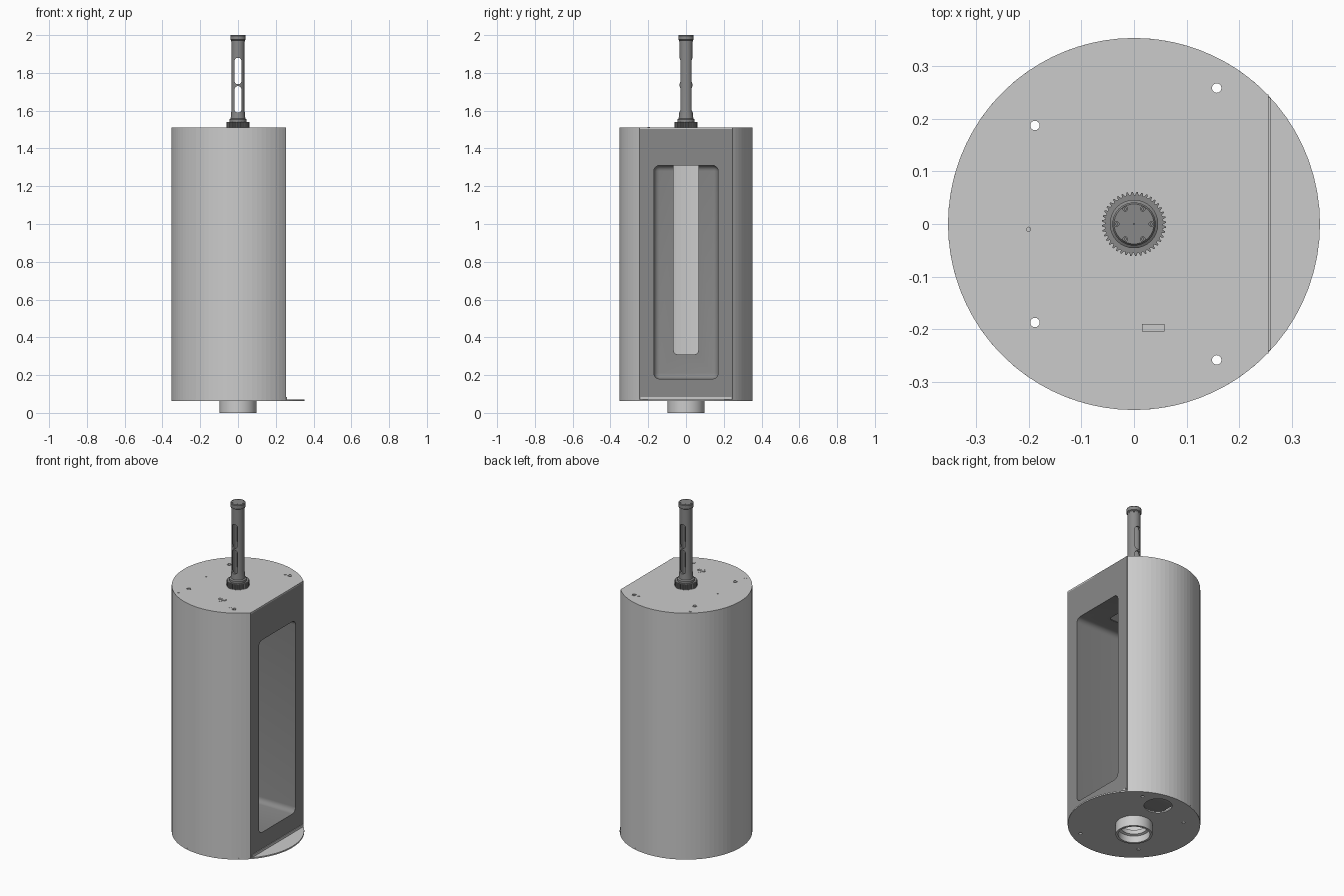
import bpy, bmesh
from math import sin, cos, pi, acos
from mathutils import Vector

if "Cube" in bpy.data.objects:
    bpy.data.objects.remove(bpy.data.objects["Cube"])

R, FLAT, Z0, Z1 = 0.353, 0.255, 0.062, 1.51
dark = bpy.data.materials.new("dark_grey")
dark.diffuse_color = (0.25, 0.25, 0.25, 1)
dark.use_nodes = True
dark.node_tree.nodes["Principled BSDF"].inputs["Base Color"].default_value = dark.diffuse_color


def make(name, bm, mat=None, smooth=False):
    bmesh.ops.recalc_face_normals(bm, faces=bm.faces)
    me = bpy.data.meshes.new(name)
    bm.to_mesh(me)
    bm.free()
    ob = bpy.data.objects.new(name, me)
    bpy.context.collection.objects.link(ob)
    if mat:
        me.materials.append(mat)
    if smooth:
        activate(ob)
        bpy.ops.object.shade_smooth_by_angle(angle=0.6)
    return ob


def activate(ob):
    bpy.ops.object.select_all(action='DESELECT')
    ob.select_set(True)
    bpy.context.view_layer.objects.active = ob


def prism(name, pts, z0, z1, mat=None):
    bm = bmesh.new()
    f = bm.faces.new([bm.verts.new((x, y, z0)) for x, y in pts])
    ext = bmesh.ops.extrude_face_region(bm, geom=[f])["geom"]
    bmesh.ops.translate(bm, vec=(0, 0, z1 - z0),
                        verts=[g for g in ext if isinstance(g, bmesh.types.BMVert)])
    return make(name, bm, mat)


def arc(r, a0, a1, n, cx=0, cy=0):
    return [(cx + r * cos(a0 + (a1 - a0) * i / n), cy + r * sin(a0 + (a1 - a0) * i / n))
            for i in range(n + 1)]


def disc(name, r, z0, z1, x=0, y=0, n=32, mat=None):
    return prism(name, arc(r, 0, 2 * pi, n, x, y)[:-1], z0, z1, mat)


def lathe(name, profile, n=32, mat=None):
    bm = bmesh.new()
    rings = [[bm.verts.new((r * cos(2 * pi * i / n), r * sin(2 * pi * i / n), z))
              for i in range(n)] for r, z in profile]
    for a, b in zip(rings, rings[1:] + rings[:1]):
        for i in range(n):
            j = (i + 1) % n
            bm.faces.new((a[i], a[j], b[j], b[i]))
    return make(name, bm, mat, True)


def box(name, lo, hi, r=0, mat=None, open_x=None):
    lo, hi = Vector(lo), Vector(hi)
    bm = bmesh.new()
    bmesh.ops.create_cube(bm, size=1)
    for v in bm.verts:
        v.co = Vector((lo[i] + (v.co[i] + 0.5) * (hi[i] - lo[i]) for i in range(3)))
    if r:
        bmesh.ops.bevel(bm, geom=bm.edges[:], offset=r, segments=5, profile=0.5,
                        affect='EDGES')
    if open_x is not None:
        bmesh.ops.bisect_plane(bm, geom=bm.verts[:] + bm.edges[:] + bm.faces[:],
                               plane_co=(open_x, 0, 0), plane_no=(1, 0, 0), clear_outer=True)
    return make(name, bm, mat)


def cut(ob, *cutters):
    for c in cutters:
        m = ob.modifiers.new("cut", 'BOOLEAN')
        m.operation, m.solver, m.object = 'DIFFERENCE', 'EXACT', c
        activate(ob)
        bpy.ops.object.modifier_apply(modifier=m.name)
        bpy.data.objects.remove(c)


# Curved shell, D-shaped lid and full round base
a = acos(FLAT / R)
outer = arc(R, a, 2 * pi - a, 64)
inner = arc(R - 0.006, 2 * pi - a, a, 64)
prism("curved_shell", outer + inner, Z0 + 0.008, Z1 - 0.008)
lid = prism("top_plate", outer, Z1 - 0.008, Z1)
base = disc("base_plate", R, Z0, Z0 + 0.008, n=72)

# Matching mounting holes in lid and base
for s in (-1, 1):
    for x, y, r in ((-0.188, 0.187, 0.009), (0.157, 0.258, 0.009)):
        for plate, z in ((lid, Z1), (base, Z0)):
            cut(plate, disc("cutter", r, z - 0.05, z + 0.05, x, s * y, 16))
        lathe_ring = lathe("hole_rim", [(0.012, 0), (0.012, 0.002), (0.009, 0.002), (0.009, 0)], 16)
        lathe_ring.location = (x, s * y, Z1)
    for x in (-0.208, 0.128):
        disc("small_screw", 0.008, Z1, Z1 + 0.002, x, s * 0.255, 16)
cut(lid, disc("cutter", 0.004, 1.4, 1.6, -0.2, -0.01, 12))
cut(base, disc("cutter", 0.075, 0, 0.12, 0.03, 0.235), disc("cutter", 0.072, 0, 0.12))

# Small cross latch on the lid
box("latch_slot", (0.029, -0.223, Z1), (0.044, -0.172, Z1 + 0.001))
box("latch_bar", (0.015, -0.204, Z1), (0.058, -0.19, Z1 + 0.004))

# Hollow foot collar
lathe("foot_collar", [(0.098, 0), (0.098, Z0), (0.072, Z0), (0.072, 0.045), (0.085, 0.04), (0.085, 0)])

# Flat panel with rounded window, and bottom flange
win_lo, win_hi = (-0.17, -0.17, 0.18), (0.32, 0.17, 1.31)
panel = box("window_panel", (0.247, -0.246, Z0 + 0.008), (FLAT, 0.246, Z1), mat=dark)
cut(panel, box("cutter", win_lo, win_hi, 0.03))
box("panel_flange", (FLAT, -0.24, Z0 + 0.008), (FLAT + 0.004, 0.24, Z0 + 0.022))

# Recessed cavity behind the window, slotted in its back wall and ceiling
tub = box("window_recess", win_lo, win_hi, 0.03, dark, open_x=0.25)
sol = tub.modifiers.new("wall", 'SOLIDIFY')
sol.thickness, sol.offset = 0.006, 1
activate(tub)
bpy.ops.object.modifier_apply(modifier=sol.name)
cut(tub, box("cutter", (-0.3, -0.065, 0.31), (0.12, 0.065, 1.4), 0.02))
activate(tub)
bpy.ops.object.shade_smooth_by_angle(angle=0.6)

# Toothed ring around the neck
teeth = []
for i in range(40):
    for k, r in enumerate((0.055, 0.061, 0.061, 0.055)):
        t = 2 * pi * (i + k / 4) / 40
        teeth.append((r * cos(t), r * sin(t)))
prism("toothed_ring", teeth, Z1, 1.54, dark)

# Hollow neck with two through slots
neck = lathe("slotted_neck", [(0.046, 1.54), (0.046, 1.553), (0.039, 1.558), (0.035, 1.60),
                              (0.035, 1.97), (0.026, 1.97), (0.026, 1.54)], 32, dark)
for z in (1.59, 1.74):
    cut(neck, box("cutter", (-0.018, -0.1, z), (0.018, 0.1, z + 0.14), 0.0165))

# Cap with six bolts sunk into its top
cap = lathe("neck_cap", [(0.001, 1.965), (0.036, 1.965), (0.036, 1.972), (0.041, 1.976),
                         (0.041, 1.996), (0.038, 2.0), (0.001, 2.0)], 32, dark)
for i in range(6):
    x, y = 0.033 * cos(i * pi / 3), 0.033 * sin(i * pi / 3)
    cut(cap, disc("cutter", 0.0045, 1.994, 2.02, x, y, 12))
    disc("cap_bolt", 0.003, 1.993, 1.998, x, y, 6, dark)
